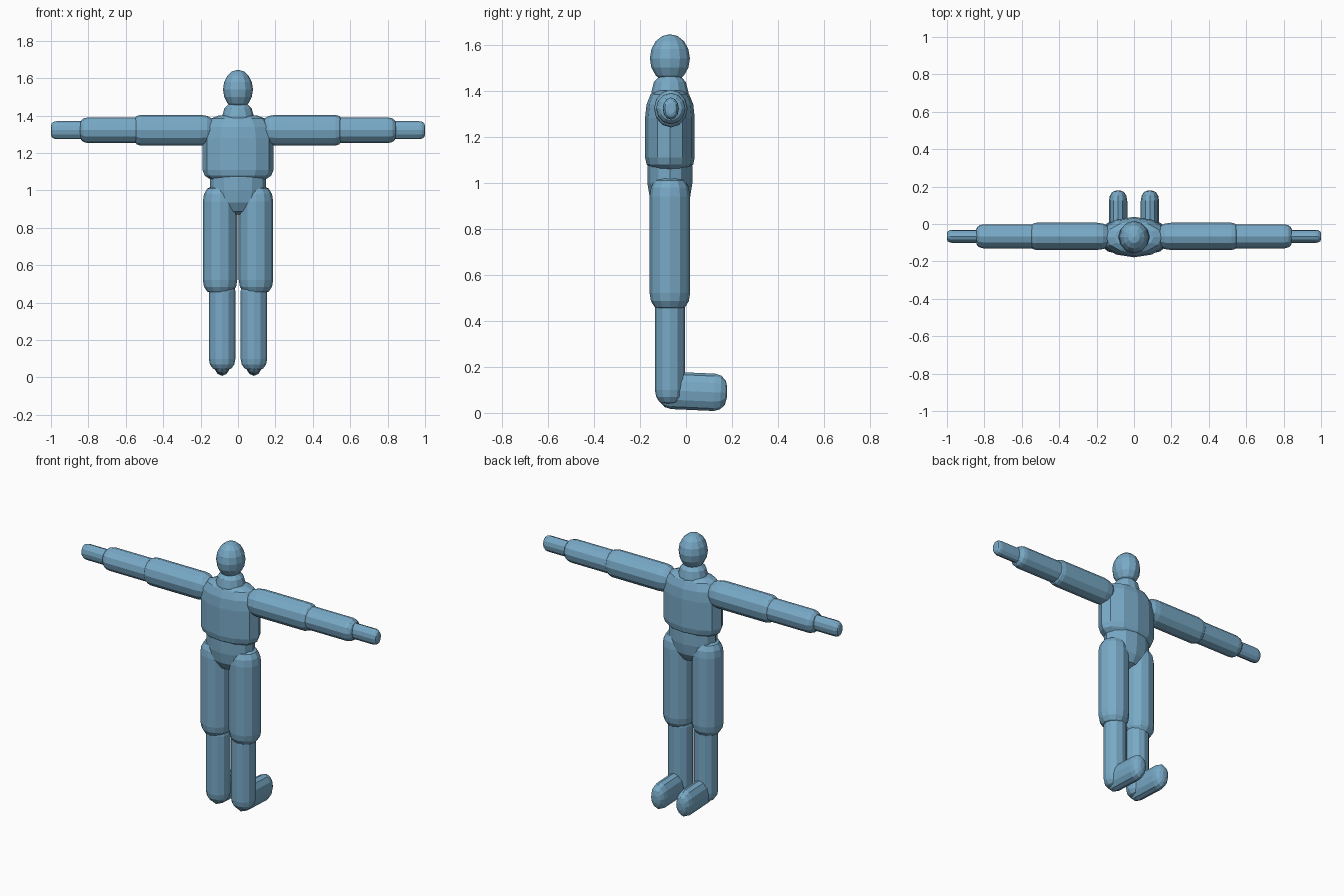
import bpy, bmesh, math
from mathutils import Matrix, Vector

if "Cube" in bpy.data.objects:
    bpy.data.objects.remove(bpy.data.objects["Cube"])

blue = bpy.data.materials.new("soft_blue")
blue.diffuse_color = (0.19, 0.40, 0.57, 1)
blue.use_nodes = True
blue.node_tree.nodes["Principled BSDF"].inputs["Base Color"].default_value = blue.diffuse_color

SIDES = 12
CY = -0.07  # depth of the body axis


def capsule(name, start, end, ru, rv, cap_a, cap_b, rings=3, inset=0.0):
    """Round-ended tube; ru is the horizontal cross radius, rv the other one.
    inset keeps a flat disc of that relative radius at each end."""
    start, end = Vector(start), Vector(end)
    axis = (end - start).normalized()
    length = (end - start).length
    # horizontal cross direction: x for upright and foot parts, y for arms
    u = Vector((0, 1, 0)) if abs(axis.x) > 0.5 else Vector((1, 0, 0))
    v = axis.cross(u)
    prof = []
    for i in range(rings + 1):
        a = math.pi / 2 * i / rings
        prof.append((cap_a * (1 - math.sin(a)), inset + (1 - inset) * math.cos(a)))
    prof.reverse()
    body = [(t, r) for t, r in reversed(prof)]
    for i in range(rings + 1):
        a = math.pi / 2 * i / rings
        t = length - cap_b * (1 - math.sin(a))
        body.append((t, inset + (1 - inset) * math.cos(a)))
    low = sorted(body[:rings + 1])
    high = sorted(body[rings + 1:])
    stations = low + high
    bm = bmesh.new()
    loops = []
    for t, r in stations:
        c = start + axis * t
        if r < 1e-4:
            loops.append([bm.verts.new(c)])
            continue
        loops.append([bm.verts.new(c + u * ru * r * math.cos(k * math.tau / SIDES)
                                   + v * rv * r * math.sin(k * math.tau / SIDES))
                      for k in range(SIDES)])
    for a, b in zip(loops, loops[1:]):
        for k in range(SIDES):
            n = (k + 1) % SIDES
            if len(a) == 1:
                bm.faces.new((a[0], b[n], b[k]))
            elif len(b) == 1:
                bm.faces.new((a[k], a[n], b[0]))
            else:
                bm.faces.new((a[k], a[n], b[n], b[k]))
    for ring in (loops[0], loops[-1]):
        if len(ring) > 1:
            bm.faces.new(ring)
    bmesh.ops.remove_doubles(bm, verts=bm.verts, dist=1e-5)
    bmesh.ops.recalc_face_normals(bm, faces=bm.faces)
    me = bpy.data.meshes.new(name)
    bm.to_mesh(me)
    bm.free()
    me.materials.append(blue)
    ob = bpy.data.objects.new(name, me)
    bpy.context.collection.objects.link(ob)
    return ob


# Head
bm = bmesh.new()
bmesh.ops.create_uvsphere(bm, u_segments=SIDES, v_segments=8, radius=1,
                          matrix=Matrix.Translation((0, CY, 1.54)) @ Matrix.Diagonal((0.08, 0.087, 0.105, 1)))
me = bpy.data.meshes.new("head")
bm.to_mesh(me)
bm.free()
me.materials.append(blue)
bpy.context.collection.objects.link(bpy.data.objects.new("head", me))

# Torso
capsule("neck", (0, CY, 1.30), (0, CY, 1.48), 0.085, 0.08, 0.06, 0.085)
capsule("chest", (0, CY, 1.05), (0, CY, 1.40), 0.19, 0.108, 0.06, 0.12, inset=0.55)
capsule("pelvis", (0, CY, 0.87), (0, CY, 1.13), 0.15, 0.098, 0.13, 0.06, inset=0.2)

# Limbs, left and right
for s, side in ((1, "left"), (-1, "right")):
    lx, ax = s * 0.096, s * 0.085
    capsule(side + "_thigh", (lx, CY, 0.45), (lx, CY, 1.02), 0.092, 0.088, 0.07, 0.08, inset=0.5)
    capsule(side + "_shin", (ax, CY, 0.04), (ax, CY, 0.52), 0.071, 0.065, 0.06, 0.06, inset=0.4)
    capsule(side + "_foot", (ax, -0.12, 0.10), (ax, 0.178, 0.087), 0.049, 0.081, 0.06, 0.055, inset=0.3)
    z = 1.322
    for part, x0, x1, ry, rz, ca, cb in (
            ("upper_arm", 0.13, 0.56, 0.073, 0.082, 0.07, 0.04),
            ("forearm", 0.48, 0.845, 0.064, 0.068, 0.04, 0.04),
            ("hand", 0.79, 1.0, 0.035, 0.048, 0.03, 0.03)):
        capsule(f"{side}_{part}", (s * x0, CY + 0.004, z), (s * x1, CY + 0.004, z),
                ry, rz, ca, cb, inset=0.5)
